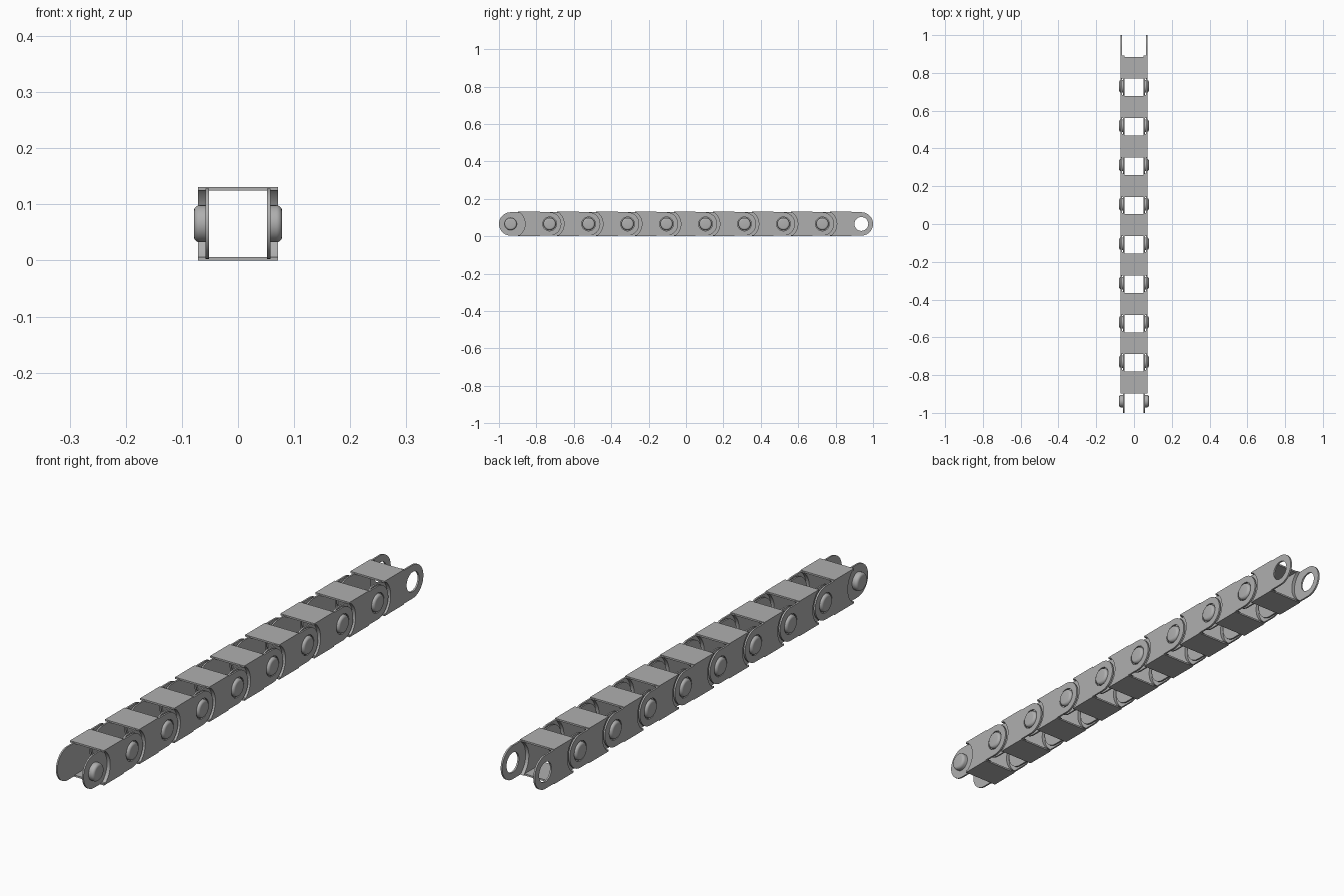
import bpy, bmesh, math
from mathutils import Vector

if "Cube" in bpy.data.objects:
    bpy.data.objects.remove(bpy.data.objects["Cube"])

LINKS = 9
R = 0.0625                     # tab radius
PITCH = (2 - 2 * R) / LINKS    # pin to pin
CLEAR = 0.077                  # radius of the curved clearance steps
ZC = 0.0655                    # pin height
HOLE = 0.037
A = math.asin(R / CLEAR)

grey = bpy.data.materials.new("chain grey")
grey.diffuse_color = (0.43, 0.43, 0.43, 1)
grey.use_nodes = True
grey.node_tree.nodes["Principled BSDF"].inputs["Base Color"].default_value = grey.diffuse_color


def arc(cy, r, a0, a1, n):
    return [(cy + r * math.cos(a0 + (a1 - a0) * i / n),
             r * math.sin(a0 + (a1 - a0) * i / n)) for i in range(n + 1)]


def finish(bm, name):
    bmesh.ops.recalc_face_normals(bm, faces=bm.faces)
    me = bpy.data.meshes.new(name)
    bm.to_mesh(me)
    bm.free()
    me.materials.append(grey)
    return me


def plate(bm, loops, x0, x1):
    """Extrude a side profile (with optional hole loop) from x0 to x1."""
    edges = []
    for pts in loops:
        vs = [bm.verts.new((x0, y, z)) for y, z in pts]
        edges += [bm.edges.new((vs[i - 1], vs[i])) for i in range(len(vs))]
    res = bmesh.ops.triangle_fill(bm, use_beauty=True, edges=edges)
    faces = [g for g in res["geom"] if isinstance(g, bmesh.types.BMFace)]
    ext = bmesh.ops.extrude_face_region(bm, geom=faces, use_keep_orig=True)
    vs = [g for g in ext["geom"] if isinstance(g, bmesh.types.BMVert)]
    bmesh.ops.translate(bm, verts=vs, vec=(x1 - x0, 0, 0))


# End shapes, listed anticlockwise
pi = math.pi
round_front = arc(0, R, pi / 2, 3 * pi / 2, 28)
hollow_front = arc(0, CLEAR, A, -A, 20)
round_back = arc(PITCH, R, -pi / 2, pi / 2, 28)
hollow_back = arc(PITCH, CLEAR, pi + A, pi - A, 20)
hole = arc(PITCH, HOLE, 0, 2 * pi, 36)[:-1]


def side_mesh(s):
    bm = bmesh.new()
    plate(bm, [round_front + hollow_back], s * 0.0515, s * 0.0575)     # inner tab
    plate(bm, [hollow_front + hollow_back], s * 0.0575, s * 0.0645)    # core
    plate(bm, [hollow_front + round_back, hole], s * 0.0645, s * 0.071)  # outer tab
    return finish(bm, "side_plate")


def pin_mesh(s):
    """Domed pin revolved about the x axis."""
    prof = [(0.0535, 0), (0.0535, 0.033), (0.068, 0.033)]
    prof += [(0.068 + 0.0105 * math.sin(t), 0.023 + 0.010 * math.cos(t))
             for t in [pi / 2 * i / 6 for i in range(1, 7)]]
    prof.append((0.0788, 0))
    bm = bmesh.new()
    vs = [bm.verts.new((s * x, 0, r)) for x, r in prof]
    es = [bm.edges.new(vs[i:i + 2]) for i in range(len(vs) - 1)]
    bmesh.ops.spin(bm, geom=vs + es, cent=(0, 0, 0), axis=(1, 0, 0),
                   angle=2 * pi, steps=36, use_duplicate=False)
    bmesh.ops.remove_doubles(bm, verts=bm.verts, dist=1e-5)
    return finish(bm, "pin")


def lid_mesh(z0, z1):
    bm = bmesh.new()
    bmesh.ops.create_cube(bm, size=1)
    for v in bm.verts:
        v.co = Vector((v.co.x * 0.142, 0.098 + v.co.y * 0.116,
                       (z0 + z1) / 2 + v.co.z * (z1 - z0)))
    return finish(bm, "cross_plate")


parts = [("right_side", side_mesh(1)), ("left_side", side_mesh(-1)),
         ("right_pin", pin_mesh(1)), ("left_pin", pin_mesh(-1)),
         ("top_plate", lid_mesh(0.1245 - ZC, 0.131 - ZC)),
         ("bottom_plate", lid_mesh(-ZC, 0.0065 - ZC))]

# Smooth the curved walls, keeping sharp edges
for name, me in parts:
    ob = bpy.data.objects.new(name + "_1", me)
    bpy.context.collection.objects.link(ob)
    ob.location = (0, -1 + R, ZC)
    bpy.ops.object.select_all(action='DESELECT')
    ob.select_set(True)
    bpy.context.view_layer.objects.active = ob
    bpy.ops.object.shade_smooth_by_angle(angle=math.radians(30))

    # Repeat the link along the chain
    for i in range(1, LINKS):
        c = ob.copy()
        c.name = f"{name}_{i + 1}"
        c.location.y += i * PITCH
        bpy.context.collection.objects.link(c)
